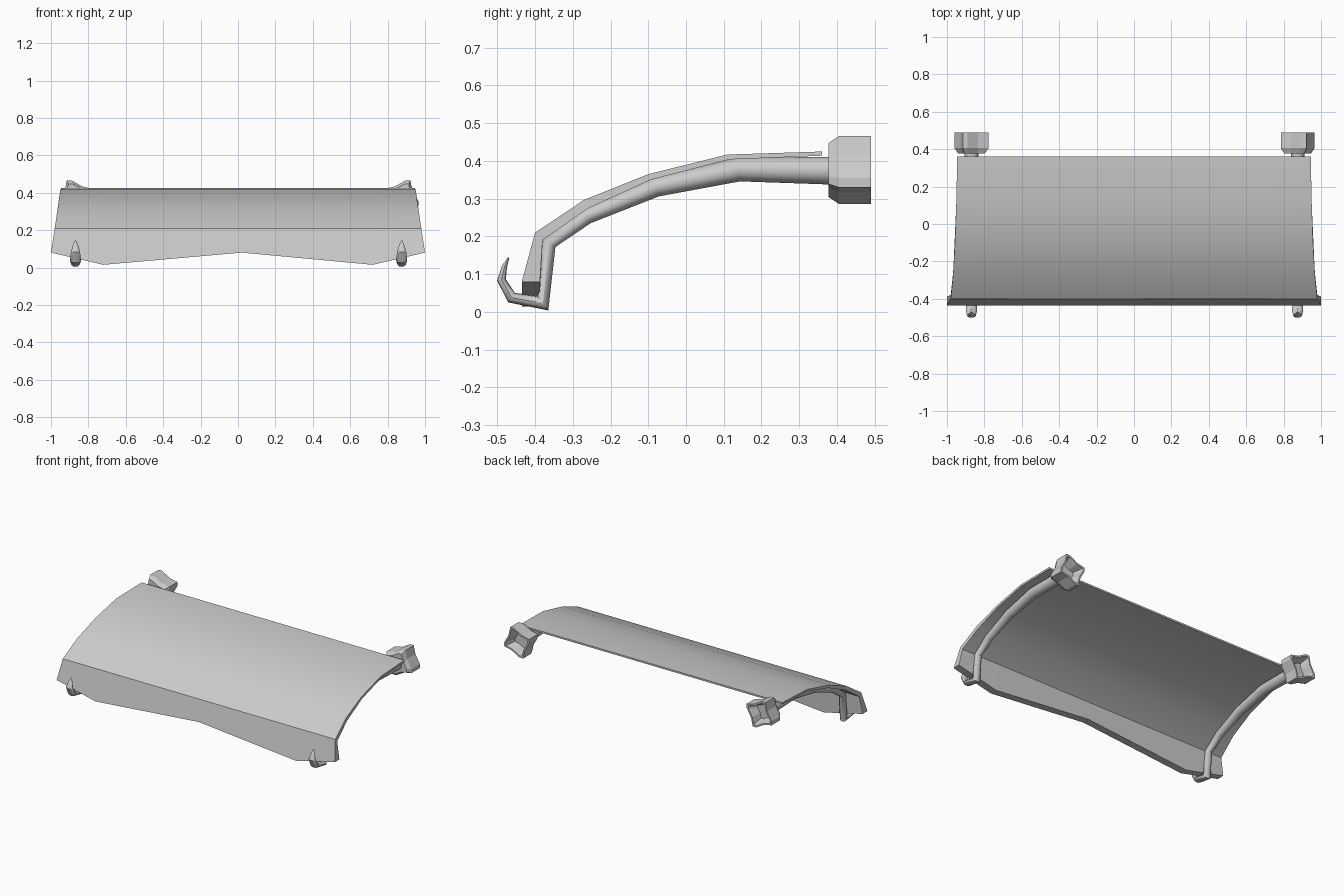
import bpy, bmesh, math
from mathutils import Vector

cube = bpy.data.objects.get("Cube")
if cube:
    bpy.data.objects.remove(cube)

grey = bpy.data.materials.new("plain_grey")
grey.use_nodes = True
grey.diffuse_color = (0.6, 0.6, 0.6, 1)
grey.node_tree.nodes["Principled BSDF"].inputs["Base Color"].default_value = (0.6, 0.6, 0.6, 1)


def finish(bm, name, angle):
    bmesh.ops.recalc_face_normals(bm, faces=bm.faces)
    mesh = bpy.data.meshes.new(name)
    bm.to_mesh(mesh)
    bm.free()
    mesh.materials.append(grey)
    obj = bpy.data.objects.new(name, mesh)
    bpy.context.collection.objects.link(obj)
    bpy.ops.object.select_all(action='DESELECT')
    obj.select_set(True)
    bpy.context.view_layer.objects.active = obj
    if angle:
        bpy.ops.object.shade_smooth_by_angle(angle=math.radians(angle))
    return obj


def loft(bm, rings, cap=True):
    """Skin a list of equal closed point rings."""
    loops = [[bm.verts.new(p) for p in ring] for ring in rings]
    for a, b in zip(loops, loops[1:]):
        for i in range(len(a)):
            j = (i + 1) % len(a)
            bm.faces.new((a[i], a[j], b[j], b[i]))
    if cap:
        bm.faces.new(loops[0])
        bm.faces.new(loops[-1])


# Curved canopy with a scalloped front valance: half width, outer (y, z), inner (y, z)
outline = [
    (0.945, (0.36, 0.425), (0.36, 0.414)),
    (0.95, (0.11, 0.417), (0.115, 0.404)),
    (0.957, (-0.10, 0.365), (-0.093, 0.350)),
    (0.967, (-0.27, 0.297), (-0.26, 0.274)),
    (0.98, (-0.40, 0.21), (-0.38, 0.19)),
]
hem = [(-1, 0.08), (-0.72, 0.015), (0.02, 0.08), (0.72, 0.015), (1, 0.08)]
bm = bmesh.new()
sections = []
for t, low in hem:
    outer = [(w * t, *p) for w, p, q in outline] + [(t, -0.435, low)]
    inner = [(w * t, *q) for w, p, q in outline] + [(t, -0.387, low)]
    sections.append(outer + inner[::-1])
loft(bm, sections)
finish(bm, "canopy", 30)

# Support arm path ending in an upturned hook: y, z, radius in plane, radius in x
ARM = [
    (0.40, 0.374, 0.037, 0.037), (0.14, 0.378, 0.032, 0.034),
    (-0.08, 0.331, 0.026, 0.03), (-0.262, 0.254, 0.021, 0.025),
    (-0.363, 0.182, 0.018, 0.022), (-0.379, 0.023, 0.016, 0.025),
    (-0.462, 0.038, 0.014, 0.03), (-0.489, 0.085, 0.011, 0.024),
    (-0.481, 0.12, 0.007, 0.014), (-0.470, 0.144, 0.002, 0.003),
]


def arm(name, x):
    bm = bmesh.new()
    pts = [Vector((0, y, z)) for y, z, _, _ in ARM]
    rings = []
    for i, (_, _, r, rx) in enumerate(ARM):
        into = (pts[i] - pts[max(i - 1, 0)]).normalized()
        out = (pts[min(i + 1, len(pts) - 1)] - pts[i]).normalized()
        d = (into + out).normalized()
        miter = 1 / max(0.6, d.dot(out if out.length else into))
        n = Vector((0, -d.z, d.y)) * r * miter
        ring = []
        for k in range(12):
            a = math.tau * k / 12
            ring.append(pts[i] + n * math.cos(a) + Vector((x + rx * math.sin(a), 0, 0)))
        rings.append(ring)
    loft(bm, rings)
    finish(bm, name, 40)


# Four-pointed socket, notched between its points and hollow at the back
STAR = [(0.09, -0.046), (0.09, -0.021), (0.058, 0.036)]


def socket(name, x, side):
    bm = bmesh.new()

    def ring(y, scale):
        pts = []
        for k in range(4):
            c, s = [(1, 0), (0, 1), (-1, 0), (0, -1)][k]
            pts += [Vector((x + side * scale * (u * c - v * s), y,
                            0.376 + scale * (u * s + v * c))) for u, v in STAR]
        return pts

    loft(bm, [ring(0.378, 0.8), ring(0.405, 1), ring(0.49, 1),
              ring(0.49, 0.85), ring(0.43, 0.6)])
    finish(bm, name, 0)


for label, side in (("left", 1), ("right", -1)):
    centre = side * 0.872 + 0.003
    arm(label + "_support_arm", centre)
    socket(label + "_rear_socket", centre, side)
